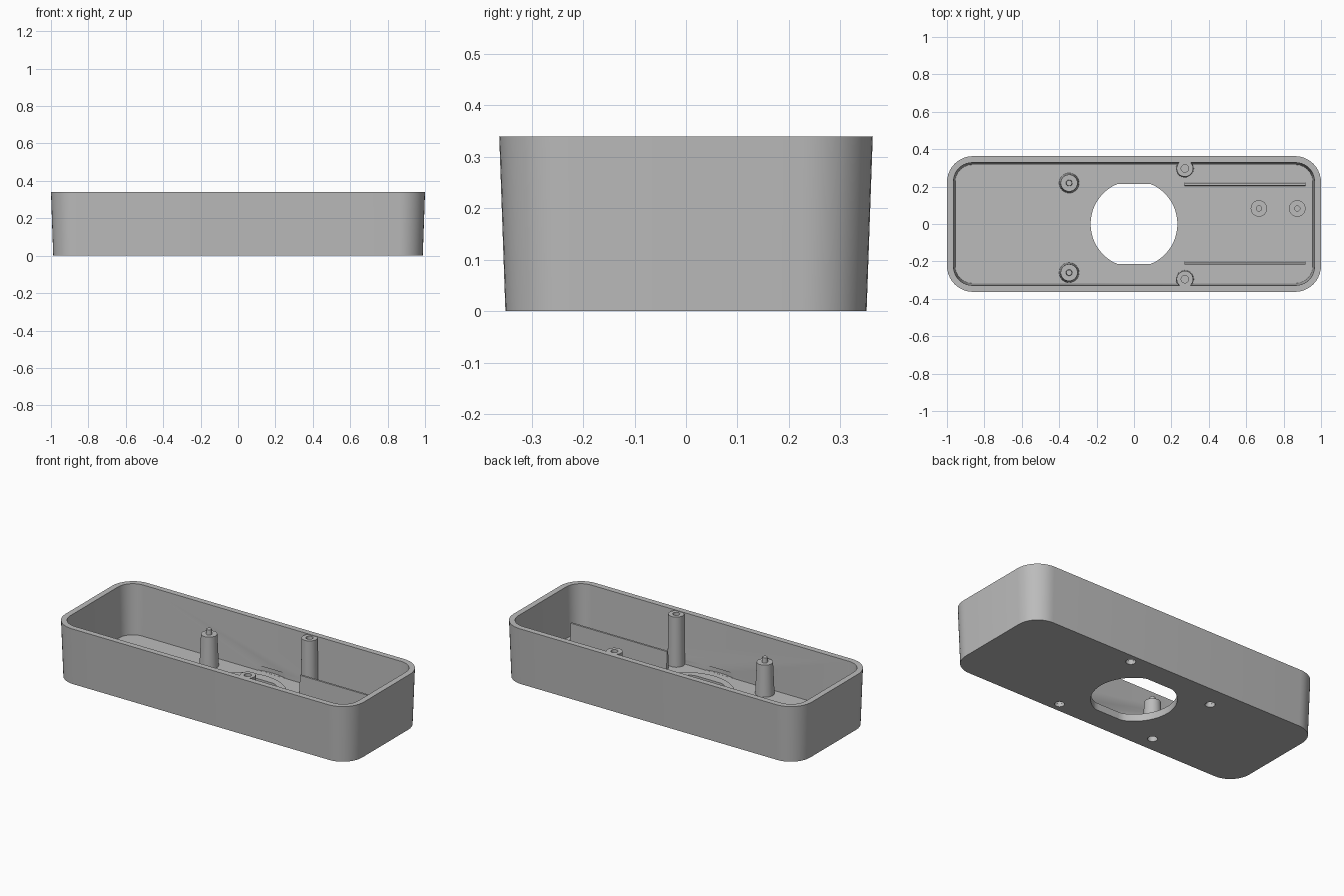
import bpy, bmesh, math

cube = bpy.data.objects.get("Cube")
if cube:
    bpy.data.objects.remove(cube, do_unlink=True)

GREY = (0.5, 0.5, 0.5, 1)
mat = bpy.data.materials.new("plain grey plastic")
mat.use_nodes = True
mat.diffuse_color = GREY
mat.node_tree.nodes["Principled BSDF"].inputs["Base Color"].default_value = GREY


def loft(name, loops, closed=False):
    """Bridge equal-length loops; cap the ends, or join last to first."""
    bm = bmesh.new()
    rings = [[bm.verts.new(p) for p in loop] for loop in loops]
    pairs = list(zip(rings, rings[1:]))
    if closed:
        pairs.append((rings[-1], rings[0]))
    else:
        bm.faces.new(rings[0][::-1])
        bm.faces.new(rings[-1])
    n = len(rings[0])
    for a, b in pairs:
        for i in range(n):
            j = (i + 1) % n
            bm.faces.new((a[i], a[j], b[j], b[i]))
    bmesh.ops.recalc_face_normals(bm, faces=bm.faces)
    mesh = bpy.data.meshes.new(name)
    bm.to_mesh(mesh)
    bm.free()
    mesh.materials.append(mat)
    ob = bpy.data.objects.new(name, mesh)
    bpy.context.collection.objects.link(ob)
    return ob


def rounded_rect(hx, hy, r, z, seg=10):
    pts = []
    for q, (sx, sy) in enumerate([(1, 1), (-1, 1), (-1, -1), (1, -1)]):
        for i in range(seg + 1):
            a = (q + i / seg) * math.pi / 2
            pts.append((sx * (hx - r) + r * math.cos(a), sy * (hy - r) + r * math.sin(a), z))
    return pts


def circle(r, z, x=0, y=0, n=32, flat=9):
    """Circle whose front and back are trimmed at +-flat."""
    angles = [2 * math.pi * i / n for i in range(n)]
    return [(x + r * math.cos(a), y + max(-flat, min(flat, r * math.sin(a))), z) for a in angles]


def turned(name, x, y, profile):
    return loft(name, [circle(r, z, x, y) for r, z in profile])


def smooth(ob):
    bpy.ops.object.select_all(action="DESELECT")
    ob.select_set(True)
    bpy.context.view_layer.objects.active = ob
    bpy.ops.object.shade_smooth_by_angle(angle=math.radians(30))


H, FLOOR = 0.34, 0.035
HOLE, FLAT = 0.232, 0.213
TIP = 0.001  # tiny radius that closes a turned profile

# Drafted open tray
tray = loft("tray", [
    rounded_rect(0.988, 0.351, 0.13, 0),
    rounded_rect(1.0, 0.363, 0.14, H),
    rounded_rect(0.965, 0.328, 0.1, H),
    rounded_rect(0.955, 0.317, 0.09, FLOOR),
])

short_posts = [(-0.347, 0.219), (-0.347, -0.26)]
tall_posts = [(0.272, 0.297), (0.272, -0.295)]

# Openings: flat-sided hole, screw holes, shallow wall reliefs
cutters = [
    loft("hole_cutter", [circle(HOLE, z, n=64, flat=FLAT) for z in (-0.1, 0.1)]),
    loft("relief_cutter", [circle(0.332, z, n=96) for z in (FLOOR + 0.0005, 0.065)]),
]
for x, y in short_posts + tall_posts:
    cutters.append(turned("screw_cutter", x, y, [(0.027, -0.1), (0.027, 0.06)]))
for cutter in cutters:
    cutter.hide_render = True
    mod = tray.modifiers.new("cut", "BOOLEAN")
    mod.operation = "DIFFERENCE"
    mod.solver = "EXACT"
    mod.object = cutter
    bpy.context.view_layer.objects.active = tray
    bpy.ops.object.modifier_apply(modifier=mod.name)
    bpy.data.objects.remove(cutter, do_unlink=True)
smooth(tray)

# Low collar round the hole
collar = loft("hole_collar", [
    circle(0.27, 0.03, n=64),
    circle(0.27, 0.043, n=64),
    circle(HOLE, 0.043, n=64, flat=FLAT),
    circle(HOLE, 0.03, n=64, flat=FLAT),
], closed=True)
smooth(collar)

# Hollow-bottomed posts: short with a pin, tall with a screw hole
bore = [(TIP, 0.1), (0.0265, 0.1), (0.0265, 0.02)]
for side, (x, y) in zip(("back", "front"), short_posts):
    smooth(turned("short_post_" + side, x, y, bore + [
        (0.054, 0.02), (0.045, 0.225), (0.017, 0.225), (0.015, 0.255), (TIP, 0.255)]))
for side, (x, y) in zip(("back", "front"), tall_posts):
    smooth(turned("tall_post_" + side, x, y, bore + [
        (0.048, 0.02), (0.044, 0.337), (0.02, 0.337), (0.02, 0.2), (TIP, 0.2)]))

# Small floor bosses
for i, x in enumerate((0.668, 0.873)):
    smooth(turned("floor_boss_%d" % (i + 1), x, 0.083, [
        (0.044, 0.03), (0.044, 0.075), (0.014, 0.075), (0.014, 0.04), (TIP, 0.04)]))

# Guide rails
for side, y in (("back", 0.213), ("front", -0.209)):
    def rail_loop(z, t):
        return [(0.27, y - t, z), (0.917, y - t, z), (0.917, y + t, z), (0.27, y + t, z)]
    loft("guide_rail_" + side, [rail_loop(0.03, 0.009), rail_loop(0.143, 0.006)])
